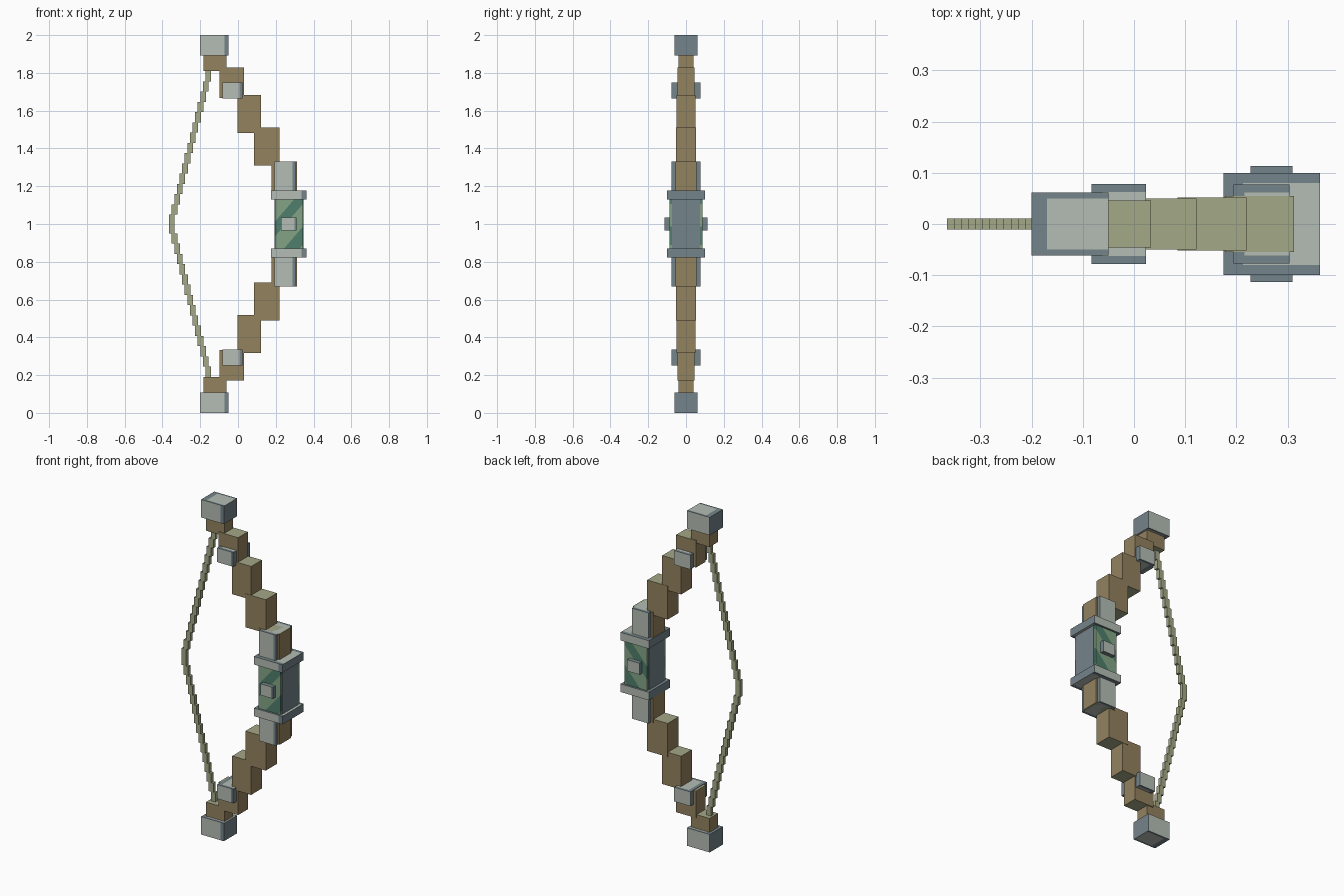
import bpy
import bmesh
from mathutils import Vector, Matrix

cube = bpy.data.objects.get("Cube")
if cube:
    bpy.data.objects.remove(cube, do_unlink=True)


def srgb(hex_code):
    """Hex colour to linear RGBA."""
    out = []
    for i in range(3):
        c = int(hex_code[2 * i:2 * i + 2], 16) / 255
        out.append(c / 12.92 if c <= 0.04045 else ((c + 0.055) / 1.055) ** 2.4)
    return (*out, 1.0)


def material(name, hex_code):
    mat = bpy.data.materials.new(name)
    colour = srgb(hex_code)
    mat.diffuse_color = colour
    mat.use_nodes = True
    bsdf = next(n for n in mat.node_tree.nodes if n.type == 'BSDF_PRINCIPLED')
    bsdf.inputs["Base Color"].default_value = colour
    return mat


wood = material("brown wood", "94825f")
olive = material("pale olive", "a4a886")
light_metal = material("light grey metal", "b5bdb5")
slate = material("slate metal", "74848a")
green = material("light green wrap", "83a486")
dark_green = material("dark green wrap", "4f7f6b")


def box(name, x, z, half_y, mats, cuts=(), rule=None):
    """Box from x and z ranges; cut planes split faces, rule picks a material."""
    size = Vector((x[1] - x[0], 2 * half_y, z[1] - z[0]))
    centre = Vector(((x[0] + x[1]) / 2, 0, (z[0] + z[1]) / 2))
    bm = bmesh.new()
    bmesh.ops.create_cube(bm, size=1.0)
    # Cuts and rules work on the unit cube, centred on the origin
    for point, normal in cuts:
        bmesh.ops.bisect_plane(bm, geom=bm.verts[:] + bm.edges[:] + bm.faces[:],
                               plane_co=point, plane_no=normal)
    bm.normal_update()
    if rule:
        for f in bm.faces:
            f.material_index = rule(f.calc_center_median(), f.normal)
    bm.transform(Matrix.Translation(centre) @ Matrix.Diagonal((*size, 1)))
    mesh = bpy.data.meshes.new(name)
    bm.to_mesh(mesh)
    bm.free()
    for m in mats:
        mesh.materials.append(m)
    obj = bpy.data.objects.new(name, mesh)
    bpy.context.collection.objects.link(obj)
    return obj


# Metal: light fronts with a slate edge, slate sides, worn tops
METAL_CUTS = [((-0.3, 0, 0), (1, 0, 0)), ((0.36, 0, 0), (1, 0, 0)),
              ((0, -0.4, 0), (0, 1, 0)), ((0, 0.4, 0), (0, 1, 0))]


def metal_rule(c, n):
    if abs(n.x) > 0.5:
        return 1
    if abs(n.y) > 0.5:
        return int(n.y < 0 and c.x > 0.36)
    return int(c.x < -0.3 or abs(c.y) > 0.4)


def metal(name, x, z, half_y):
    box(name, x, z, half_y, [light_metal, slate], METAL_CUTS, metal_rule)


def timber(name, x, z, half_y):
    box(name, x, z, half_y, [wood, olive], rule=lambda c, n: int(abs(n.z) > 0.5))


# Limbs, built for the upper half and repeated below
LIMB = [("tip", (-0.183, -0.06), (1.81, 1.90), 0.04),
        ("outer", (-0.098, 0.033), (1.667, 1.828), 0.046),
        ("middle", (-0.003, 0.122), (1.483, 1.682), 0.05),
        ("inner", (0.085, 0.22), (1.31, 1.51), 0.052),
        ("root", (0.178, 0.313), (1.15, 1.33), 0.055)]
FITTINGS = [("end_cap", (-0.20, -0.05), (1.893, 2.0), 0.062),
            ("limb_stud", (-0.083, 0.023), (1.664, 1.749), 0.078),
            ("limb_clamp", (0.194, 0.304), (1.15, 1.33), 0.077),
            ("grip_collar", (0.175, 0.363), (1.13, 1.178), 0.10)]


def half(z, upper):
    return z if upper else (2 - z[1], 2 - z[0])


for side, upper in (("upper", True), ("lower", False)):
    for part, x, z, hy in LIMB:
        timber(f"{side}_limb_{part}", x, half(z, upper), hy)
    for part, x, z, hy in FITTINGS:
        metal(f"{side}_{part}", x, half(z, upper), hy)

# Grip wrap with diagonal dark bands on front and back
SLANT = 0.65
BANDS = (-0.75, -0.38, 0.08, 0.38)


def wrap_rule(c, n):
    d = c.z - SLANT * c.x
    return int(BANDS[0] < d < BANDS[1] or BANDS[2] < d < BANDS[3])


box("grip_wrap", (0.197, 0.343), (0.87, 1.13), 0.088, [green, dark_green],
    [((0, 0, d), (-SLANT, 0, 1)) for d in BANDS], wrap_rule)
box("grip_core", (0.193, 0.347), (0.87, 1.13), 0.074, [slate])
metal("grip_stud", (0.228, 0.31), (0.966, 1.034), 0.113)

# Stepped bowstring
STEPS = 14
RISE = 0.76 / STEPS
box("string_centre", (-0.365, -0.335), (0.95, 1.05), 0.011, [olive])
for i in range(1, STEPS + 1):
    x = -0.365 + 0.0138 * i
    z = (1.05 + RISE * (i - 1), 1.05 + RISE * i)
    for side, upper in (("upper", True), ("lower", False)):
        box(f"{side}_string_{i}", (x, x + 0.03), half(z, upper), 0.011, [olive])
